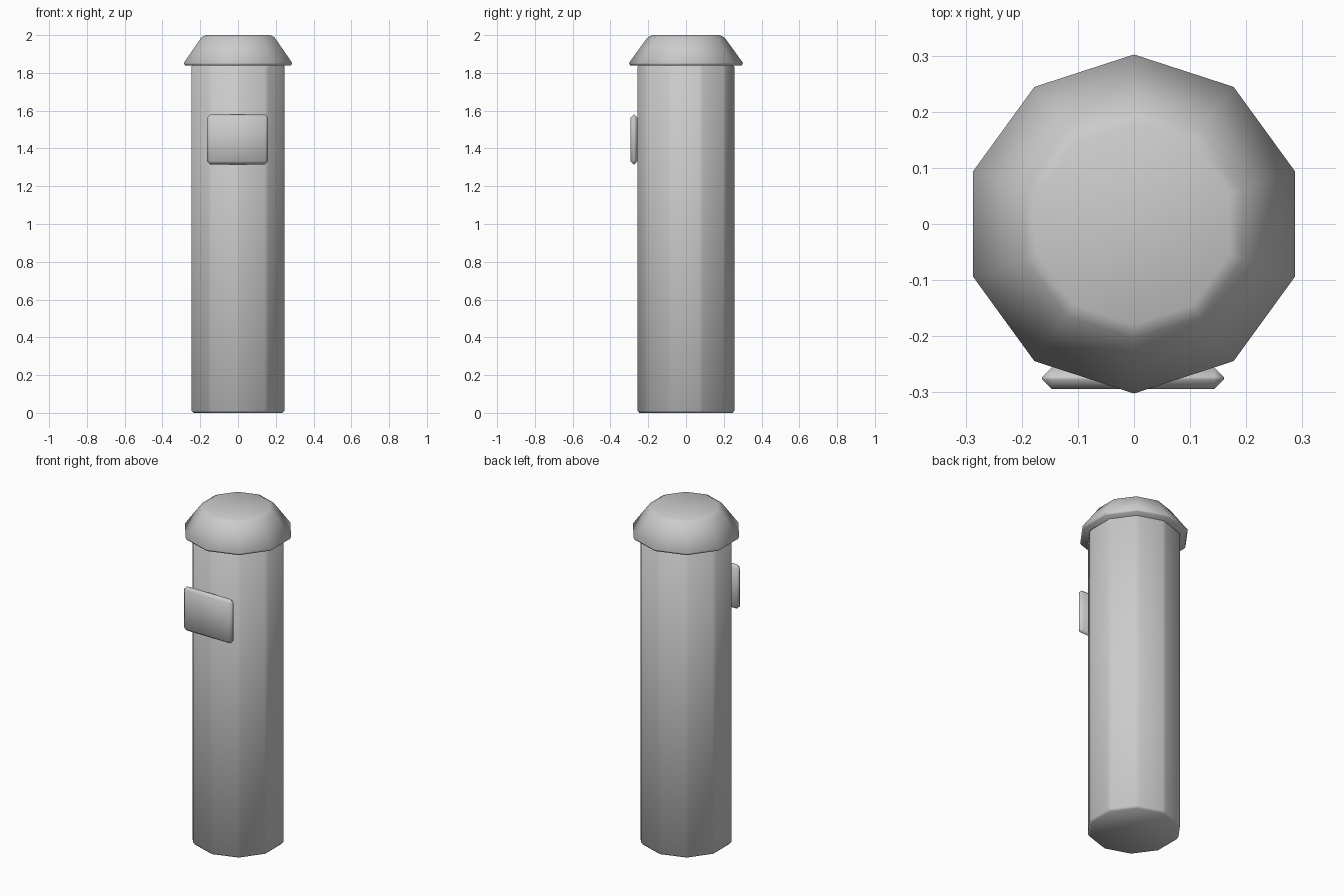
import bpy, bmesh, math
from mathutils import Matrix, Vector

if "Cube" in bpy.data.objects:
    bpy.data.objects.remove(bpy.data.objects["Cube"])

metal = bpy.data.materials.new("grey")
metal.diffuse_color = (0.6, 0.6, 0.6, 1)
metal.use_nodes = True
metal.node_tree.nodes["Principled BSDF"].inputs["Base Color"].default_value = metal.diffuse_color


def finish(name, bm, bevel):
    """Turn a bmesh into a smooth grey object with a small chamfer."""
    bmesh.ops.recalc_face_normals(bm, faces=bm.faces)
    mesh = bpy.data.meshes.new(name)
    bm.to_mesh(mesh)
    bm.free()
    mesh.materials.append(metal)
    mesh.shade_smooth()
    obj = bpy.data.objects.new(name, mesh)
    bpy.context.collection.objects.link(obj)
    mod = obj.modifiers.new("chamfer", 'BEVEL')
    mod.width = bevel
    mod.segments = 1
    mod.limit_method = 'ANGLE'
    mod.angle_limit = math.radians(33)
    return obj


def decagon(name, r_low, r_high, z_low, z_high, bevel):
    """Ten-sided tapered prism with corners pointing front and back."""
    bm = bmesh.new()
    rings = []
    for r, z in ((r_low, z_low), (r_high, z_high)):
        ring = []
        for i in range(10):
            a = math.pi / 2 + i * math.tau / 10
            ring.append(bm.verts.new((r * math.cos(a), r * math.sin(a), z)))
        rings.append(ring)
        bm.faces.new(ring)
    low, high = rings
    for i in range(10):
        j = (i + 1) % 10
        bm.faces.new((low[i], low[j], high[j], high[i]))
    return finish(name, bm, bevel)


# Upright post and its overhanging tapered cap
decagon("post", 0.26, 0.26, 0.0, 1.845, 0.012)
decagon("cap", 0.311, 0.195, 1.84, 2.0, 0.015)

# Front plate with strongly chamfered edges
bm = bmesh.new()
bmesh.ops.create_cube(bm, size=1, matrix=Matrix.Translation((-0.002, -0.275, 1.448))
                      @ Matrix.Diagonal(Vector((0.324, 0.038, 0.264, 1))))
finish("front_plate", bm, 0.017)
